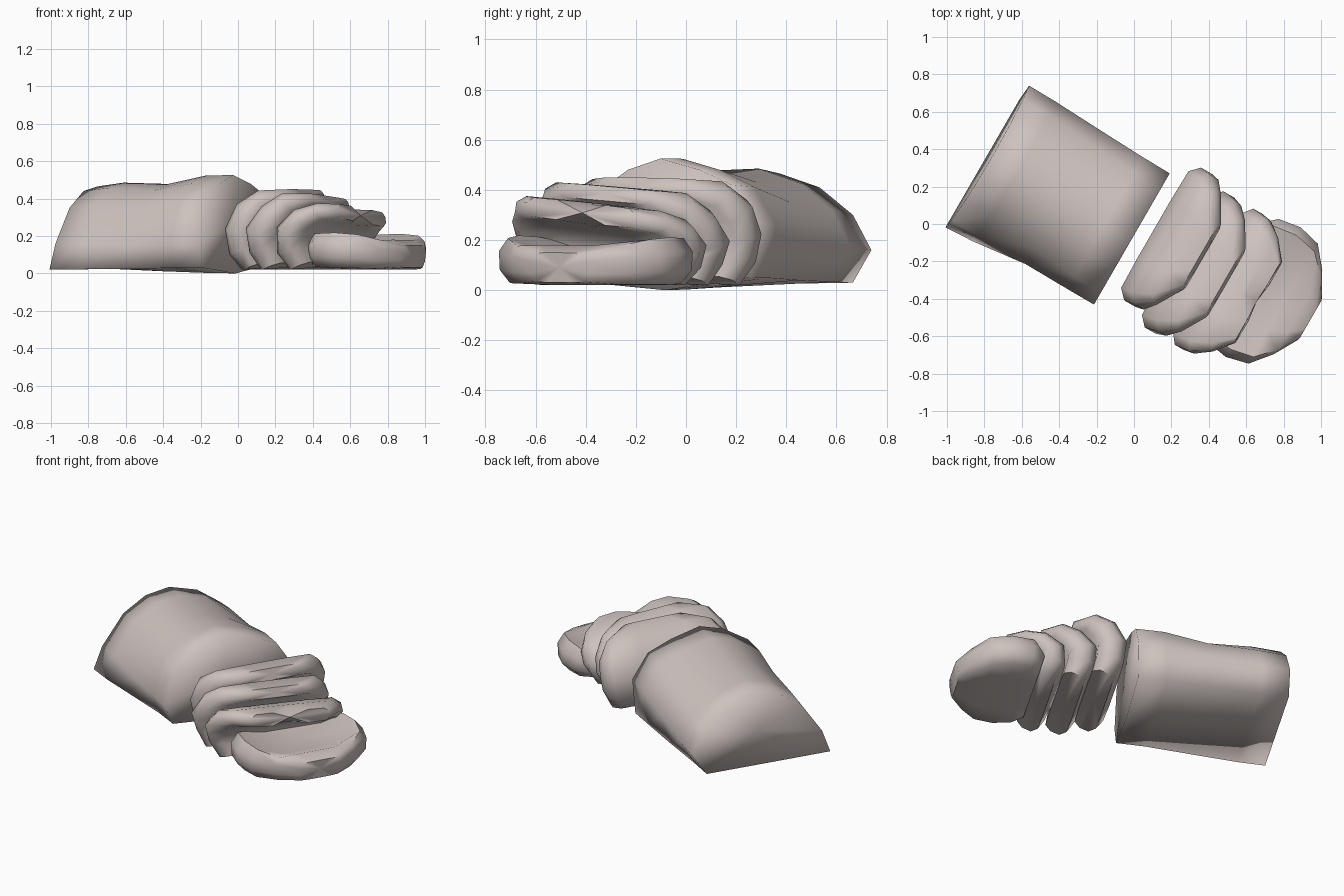
import bpy, bmesh, math
from mathutils import Vector

cube = bpy.data.objects.get("Cube")
if cube:
    bpy.data.objects.remove(cube, do_unlink=True)

crust = bpy.data.materials.new("pale_crust")
crust.use_nodes = True
colour = (0.61, 0.54, 0.515, 1)
crust.diffuse_color = colour
crust.node_tree.nodes["Principled BSDF"].inputs["Base Color"].default_value = colour

# Loaf axis runs diagonally across the ground
TURN = math.radians(-30)
ALONG = Vector((math.cos(TURN), math.sin(TURN), 0))
ACROSS = Vector((-math.sin(TURN), math.cos(TURN), 0))


def place(u, v, z, floor):
    return ALONG * u + ACROSS * v + Vector((0, 0, max(z, floor)))


def loft(name, rings, angle):
    """Skin a run of equal closed rings and cap both ends."""
    bm = bmesh.new()
    loops = [[bm.verts.new(p) for p in ring] for ring in rings]
    n = len(loops[0])
    for a, b in zip(loops, loops[1:]):
        for i in range(n):
            j = (i + 1) % n
            bm.faces.new((a[i], a[j], b[j], b[i]))
    for loop in (loops[0], loops[-1]):
        middle = bm.verts.new(sum((p.co for p in loop), Vector()) / n)
        for i in range(n):
            bm.faces.new((loop[i], loop[(i + 1) % n], middle))
    bmesh.ops.recalc_face_normals(bm, faces=bm.faces)
    mesh = bpy.data.meshes.new(name)
    bm.to_mesh(mesh)
    bm.free()
    mesh.materials.append(crust)
    obj = bpy.data.objects.new(name, mesh)
    bpy.context.collection.objects.link(obj)
    bpy.ops.object.select_all(action='DESELECT')
    obj.select_set(True)
    bpy.context.view_layer.objects.active = obj
    bpy.ops.object.shade_smooth_by_angle(angle=math.radians(angle))


# Loaf: blends from the rear section to the cut section
rear = [(-.52, .02), (-.47, .16), (-.34, .35), (-.2, .44), (-.05, .465),
        (.13, .41), (.28, .3), (.36, .16), (.27, .03), (-.1, .025)]
cut = [(-.43, .03), (-.48, .15), (-.41, .38), (-.25, .48), (-.1, .525),
       (.08, .48), (.23, .42), (.33, .27), (.31, .05), (-.08, .0)]
rings = []
for u, t, swell in ((-.865, 0, 1), (-.7, .1, 1.03), (-.4, .55, .96),
                    (-.14, .9, 1.01), (.03, 1, 1)):
    ring = []
    for (va, za), (vb, zb) in zip(rear, cut):
        v, z = va + (vb - va) * t, za + (zb - za) * t
        lean = (1 - t) * .06 * z
        ring.append(place(u + lean, v, z * swell, 0))
    rings.append(ring)
loft("loaf", rings, 120)

# Cross-section of a slice: (across, through)
half = [(-1, -.4), (-.88, -.95), (-.45, -1), (0, -1), (.45, -1), (.88, -.95), (1, -.4)]
SECTION = half + [(-f, -g) for f, g in half]


def slice_of_bread(name, rows, shift, roll=0, dish=0, notch=0):
    """rows: along, height, half width, half thickness, from foot to crown."""
    rings = []
    last = len(rows) - 1
    for k, (u, z, width, thick) in enumerate(rows):
        a, b = rows[max(k - 1, 0)], rows[min(k + 1, last)]
        way = Vector((b[0] - a[0], b[1] - a[1])).normalized()
        ring = []
        for f, g in SECTION:
            v = f * width
            through = g * thick
            if g > .9 and abs(f) < .6 and 0 < k < last - 1:
                through -= dish
            back = notch if k == last and abs(f) < .1 else 0
            pu = u - way.y * through - way.x * back
            pz = z + way.x * through - way.y * back + roll * v * z
            ring.append(place(pu, v + shift, pz, .02))
        rings.append(ring)
    loft(name, rings, 60)


# Slices slump further over as they leave the loaf, each resting on the next
slice_of_bread("first_slice", [
    (.24, .03, .34, .07), (.205, .12, .39, .085), (.195, .22, .41, .09),
    (.245, .32, .40, .085), (.31, .39, .34, .06), (.40, .415, .20, .035)],
    .03, roll=-.04)
slice_of_bread("second_slice", [
    (.40, .03, .35, .07), (.365, .12, .39, .085), (.36, .2, .42, .09),
    (.425, .29, .40, .08), (.495, .36, .34, .06), (.58, .385, .21, .03)],
    -.03, roll=-.2)
slice_of_bread("third_slice", [
    (.57, .03, .34, .07), (.535, .11, .39, .08), (.54, .19, .42, .08),
    (.61, .26, .41, .065), (.70, .30, .35, .05), (.785, .31, .25, .04)],
    -.03, roll=-.32, notch=.07)
slice_of_bread("fallen_slice", [
    (.59, .10, .31, .07), (.66, .12, .38, .095), (.78, .12, .40, .1),
    (.90, .115, .37, .095), (.99, .10, .26, .08), (1.065, .09, .13, .06)],
    .03, roll=-.08, dish=.06)
